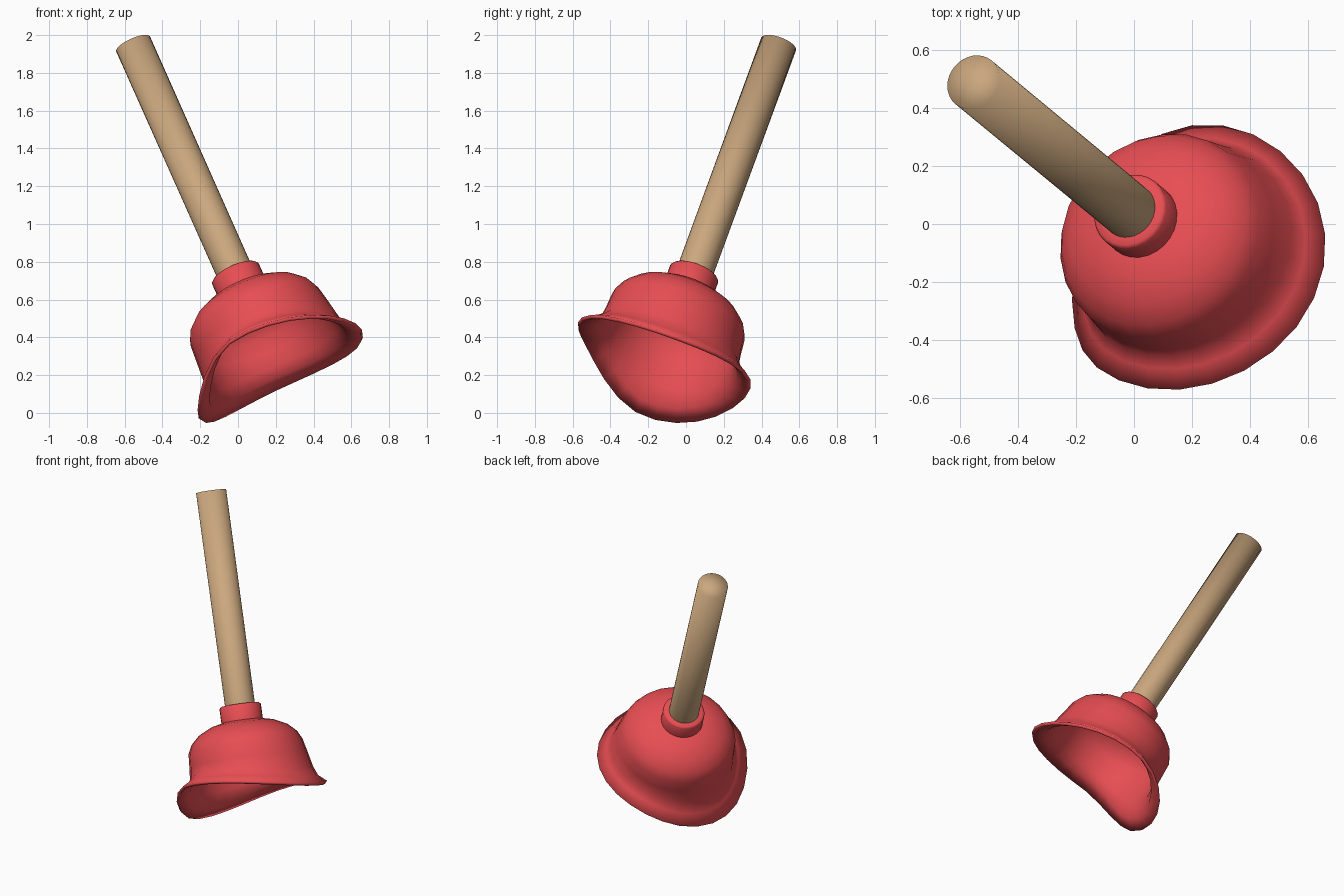
import bpy, math
from mathutils import Vector, Matrix

if "Cube" in bpy.data.objects:
    bpy.data.objects.remove(bpy.data.objects["Cube"])

# Tilted frame shared by all parts: origin at the rim centre, local z along the handle
RIM = Vector((0.200, -0.133, 0.257))
TOP = Vector((-0.555, 0.49, 1.952))
axis = (TOP - RIM).normalized()
e1 = Vector((0, 0, 1)).cross(axis).normalized() * -1   # horizontal, to the back right
if e1.x < 0:
    e1 = -e1
e2 = axis.cross(e1)                                    # downhill
FRAME = Matrix((e1, e2, axis)).transposed().to_4x4()
FRAME.translation = RIM
LENGTH = (TOP - RIM).length


def material(name, rgb):
    m = bpy.data.materials.new(name)
    m.diffuse_color = (*rgb, 1)
    m.use_nodes = True
    m.node_tree.nodes["Principled BSDF"].inputs["Base Color"].default_value = m.diffuse_color
    return m


def lathe(name, profile, sides, mat, warp=None):
    """Spin (radius, height) points around the tilted axis; radius 0 makes a pole."""
    verts, faces, rings = [], [], []
    for r0, h0 in profile:
        start = len(verts)
        n = sides if r0 > 0 else 1
        for i in range(n):
            a = 2 * math.pi * i / sides
            r, h = warp(a, r0, h0) if warp else (r0, h0)
            verts.append((r * math.cos(a), r * math.sin(a), h))
        rings.append((start, n))
    for (a, na), (b, nb) in zip(rings, rings[1:]):
        for i in range(sides):
            j = (i + 1) % sides
            quad = [a + i % na, b + i % nb, b + j % nb, a + j % na]
            faces.append(list(dict.fromkeys(quad)))
    me = bpy.data.meshes.new(name)
    me.from_pydata(verts, [], faces)
    me.polygons.foreach_set("use_smooth", [True] * len(me.polygons))
    me.materials.append(mat)
    ob = bpy.data.objects.new(name, me)
    ob.matrix_world = FRAME
    bpy.context.collection.objects.link(ob)
    return ob


# Lip bend: (angle, lift) keys around the rim, joined by cosine easing
LIFT = [(-47, -0.035), (35, 0.03), (130, -0.11), (200, 0.065), (313, -0.035)]


def lip_warp(a, r, h):
    deg = math.degrees(a)
    if deg > 313:
        deg -= 360
    lift = 0
    for (a0, v0), (a1, v1) in zip(LIFT, LIFT[1:]):
        if a0 <= deg <= a1:
            t = (1 - math.cos(math.pi * (deg - a0) / (a1 - a0))) / 2
            lift = v0 + (v1 - v0) * t
    fade = min(1, max(0, (0.2 - h) / 0.17))
    # the wall is wider above the lip on the right side
    belt = max(0, 1 - abs(h - 0.13) / 0.13)
    widen = 0.035 * max(0, math.cos(a + math.radians(25))) ** 2 * belt
    return r + widen, h + lift * fade


red = material("red_rubber", (0.80, 0.075, 0.085))
wood = material("wood", (0.60, 0.39, 0.21))

# Rubber cup: outer skin down to the lip, then the inner skin back up
outer = [(0, 0.462), (0.13, 0.457), (0.21, 0.438), (0.29, 0.398), (0.345, 0.345),
         (0.372, 0.29), (0.378, 0.20), (0.387, 0.11), (0.425, 0.055), (0.489, 0.012)]
inner = [(0.478, -0.004), (0.405, 0.04), (0.368, 0.10), (0.358, 0.20),
         (0.35, 0.28), (0.325, 0.33), (0.272, 0.38), (0.19, 0.418), (0, 0.44)]
lathe("rubber_cup", outer + inner, 26, red, lip_warp)

# Collar that grips the handle
lathe("collar", [(0.09, 0.562), (0.125, 0.562), (0.135, 0.552), (0.135, 0.44)], 26, red)

# Wooden handle, smooth all over
lathe("handle", [(0, LENGTH), (0.098, LENGTH), (0.097, 0.5)], 32, wood)
